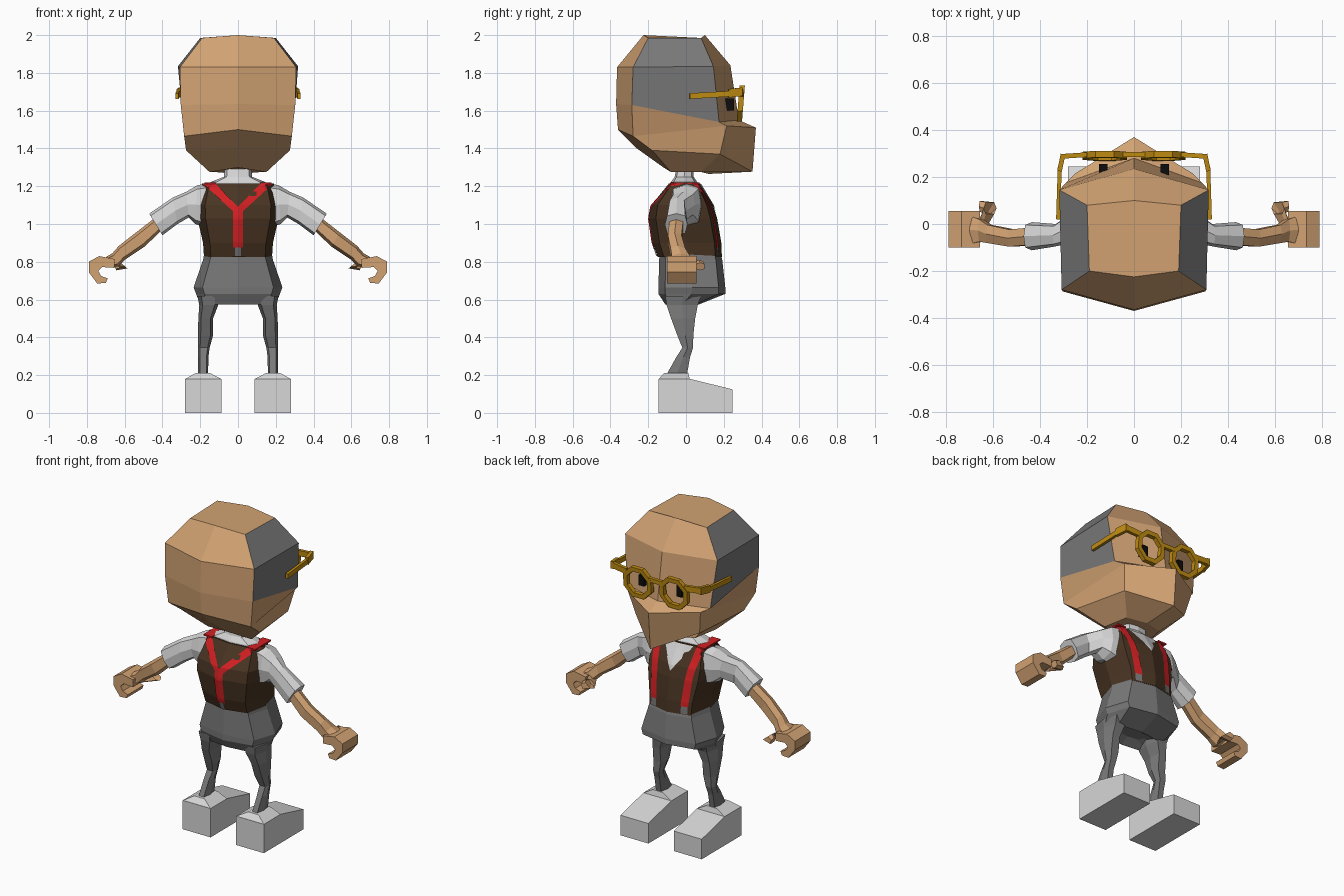
import bpy, bmesh, math
from mathutils import Vector
from mathutils.bvhtree import BVHTree

if "Cube" in bpy.data.objects:
    bpy.data.objects.remove(bpy.data.objects["Cube"])


def material(name, rgb):
    m = bpy.data.materials.new(name)
    m.use_nodes = True
    m.diffuse_color = (*rgb, 1)
    bsdf = m.node_tree.nodes["Principled BSDF"]
    bsdf.inputs["Base Color"].default_value = (*rgb, 1)
    bsdf.inputs["Roughness"].default_value = 0.8
    return m


SKIN = material("skin", (0.64, 0.36, 0.17))
GREY = material("grey", (0.19, 0.19, 0.19))
WHITE = material("off_white", (0.68, 0.68, 0.68))
BROWN = material("vest_brown", (0.065, 0.034, 0.016))
RED = material("strap_red", (0.65, 0.014, 0.016))
GOLD = material("gold", (0.52, 0.26, 0.006))
BLACK = material("black", (0.004, 0.004, 0.004))


def finish(name, bm, *mats):
    bmesh.ops.recalc_face_normals(bm, faces=bm.faces)
    me = bpy.data.meshes.new(name)
    bm.to_mesh(me)
    bm.free()
    for m in mats:
        me.materials.append(m)
    ob = bpy.data.objects.new(name, me)
    bpy.context.collection.objects.link(ob)
    return ob


def loft(name, rings, *mats):
    """Skin a list of closed point rings and cap both ends."""
    bm = bmesh.new()
    vs = [[bm.verts.new(p) for p in r] for r in rings]
    n = len(rings[0])
    for a, b in zip(vs, vs[1:]):
        for i in range(n):
            j = (i + 1) % n
            bm.faces.new((a[i], a[j], b[j], b[i]))
    bm.faces.new(vs[0])
    bm.faces.new(vs[-1])
    return finish(name, bm, *mats)


def ring(outer, inner, yb, yf, s=1, n=8, sq=0.65):
    """Boxy oval between two (x, z) points, spanning yb..yf; s mirrors in x."""
    pts = []
    for k in range(n):
        a = math.tau * k / n
        c, d = [math.copysign(abs(t) ** sq if abs(t) > 1e-6 else 0, t)
                for t in (math.cos(a), math.sin(a))]
        x = (outer[0] + inner[0]) / 2 + (outer[0] - inner[0]) / 2 * c
        z = (outer[1] + inner[1]) / 2 + (outer[1] - inner[1]) / 2 * c
        pts.append((s * x, (yb + yf) / 2 + (yf - yb) / 2 * d, z))
    return pts


def level(w, z, yb, yf):
    return ring((w, z), (-w, z), yb, yf)


def prism(name, profile, mat, along):
    """Loft one profile between two placements given by the function along."""
    return loft(name, [[along(p, e) for p in profile] for e in (0, 1)], mat)


def box(name, lo, hi, mat, s=1):
    prof = [(lo[0], lo[1]), (hi[0], lo[1]), (hi[0], hi[1]), (lo[0], hi[1])]
    return prism(name, prof, mat,
                 lambda p, e: (s * p[0], p[1], hi[2] if e else lo[2]))


def beam(name, p, q, w, h, mat):
    """Straight bar from p to q, w wide and h tall."""
    p, q = Vector(p), Vector(q)
    side = (q - p).cross(Vector((0, 0, 1))).normalized() * w / 2
    up = Vector((0, 0, h / 2))
    return loft(name, [[e + side + up, e + side - up, e - side - up, e - side + up]
                       for e in (p, q)], mat)


# Head: each level lists front centre, front corner, back corner, back centre
half = [
    [(0, .10, 2.0), (.20, .08, 1.985), (.19, -.20, 1.985), (0, -.225, 2.0)],
    [(0, .235, 1.84), (.318, .145, 1.835), (.308, -.28, 1.83), (0, -.365, 1.83)],
    [(0, .28, 1.55), (.29, .175, 1.54), (.303, -.287, 1.63), (0, -.37, 1.635)],
    [(0, .37, 1.51), (.25, .215, 1.52), (.285, -.28, 1.465), (0, -.36, 1.50)],
    [(0, .352, 1.277), (.22, .18, 1.37), (.275, -.18, 1.39), (0, -.26, 1.40)],
    [(0, .12, 1.265), (.12, .08, 1.275), (.15, -.08, 1.275), (0, -.12, 1.30)],
]
head = loft("head", [h + [(-x, y, z) for x, y, z in (h[2], h[1])] for h in half],
            SKIN, GREY)
for f in head.data.polygons:  # hair panels on both sides
    if f.center.z > 1.6 and all(abs(head.data.vertices[v].co.x) > .15 for v in f.vertices) \
            and abs(f.center.x) > .2:
        f.material_index = 1

# Torso: vest, shirt collar, hips
vest = loft("vest", [level(.18, .825, -.15, .19), level(.185, .90, -.177, .187),
                     level(.215, 1.03, -.196, .165), level(.218, 1.10, -.183, .143),
                     level(.19, 1.215, -.09, .075)], BROWN)
loft("shirt_collar", [level(.155, 1.20, -.085, .07), level(.145, 1.222, -.08, .06),
                      level(.075, 1.25, -.06, .04), level(.07, 1.30, -.05, .04)], WHITE)
loft("trouser_hips", [level(.178, .85, -.14, .18), level(.185, .81, -.142, .192),
                      level(.235, .665, -.146, .208), level(.222, .63, -.146, .208),
                      level(.20, .575, -.11, .07), level(.09, .607, -.06, .03)], GREY)

# Straps and shirt front draped onto the vest
tree = BVHTree.FromPolygons([v.co for v in vest.data.vertices],
                            [p.vertices for p in vest.data.polygons])


def drape(name, path, side, mat, lift=.005, rows=14, cols=4):
    """Thin sheet along (x, z, width) points, projected on the vest; side is +1 or -1 in y."""
    bm = bmesh.new()
    grid = []
    for (x0, z0, w0), (x1, z1, w1) in zip(path, path[1:]):
        for r in range(rows + 1):
            t = r / rows
            x, z, w = x0 + (x1 - x0) * t, z0 + (z1 - z0) * t, w0 + (w1 - w0) * t
            row = []
            for c in range(cols + 1):
                o = Vector((x + w * (c / cols - .5), side, z))
                hit = tree.ray_cast(o, Vector((0, -side, 0)))[0]
                if hit is None:
                    hit = tree.find_nearest(Vector((o.x, 0, z)))[0]
                row.append(bm.verts.new(hit + Vector((0, side * lift, 0))))
            grid.append(row)
    for a, b in zip(grid, grid[1:]):
        for i in range(cols):
            bm.faces.new((a[i], a[i + 1], b[i + 1], b[i]))
    bmesh.ops.remove_doubles(bm, verts=bm.verts, dist=1e-5)
    ob = finish(name, bm, mat)
    for f in ob.data.polygons:  # face outward
        if f.normal.y * side < 0:
            f.flip()
    return ob


drape("shirt_front", [(0, 1.213, .2), (0, 1.07, .004)], 1, WHITE, .004)
drape("back_strap_lower", [(0, 1.085, .055), (0, .875, .055)], -1, RED)
drape("back_strap_tab", [(0, .875, .03), (0, .83, .03)], -1, GREY)

for s, tag in ((1, "left"), (-1, "right")):
    drape(tag + "_back_strap", [(s * .152, 1.213, .065), (s * .004, 1.07, .05)], -1, RED)
    drape(tag + "_front_strap", [(s * .145, 1.213, .05), (s * .12, 1.06, .045),
                                 (s * .105, .875, .045)], 1, RED)
    drape(tag + "_front_tab", [(s * .105, .875, .04), (s * .105, .83, .04)], 1, GREY)
    box(tag + "_shoulder_strap", (.12, -.085, 1.212), (.178, .072, 1.221), RED, s)

    # Sleeve flares out to a cuff, then the bare forearm
    loft(tag + "_sleeve", [ring((.17, 1.215), (.17, .98), -.08, .085, s),
                           ring((.215, 1.205), (.225, 1.0), -.085, .08, s),
                           ring((.275, 1.17), (.26, 1.035), -.08, .05, s),
                           ring((.345, 1.14), (.32, 1.0), -.095, .0, s),
                           ring((.47, 1.055), (.40, .94), -.112, .008, s)], WHITE)
    loft(tag + "_forearm", [ring((.43, 1.04), (.395, .975), -.09, -.01, s, 6),
                            ring((.54, .955), (.495, .88), -.10, -.02, s, 6),
                            ring((.63, .885), (.60, .81), -.085, .0, s, 6),
                            ring((.665, .845), (.635, .775), -.08, .025, s, 6),
                            ring((.70, .825), (.69, .77), -.09, .04, s, 6)], SKIN)
    # Curled hand and thumb
    curl = [(.655, .815), (.735, .83), (.79, .80), (.79, .745), (.745, .685), (.70, .688),
            (.69, .712), (.725, .725), (.74, .752), (.72, .772), (.655, .768)]
    prism(tag + "_hand", curl, SKIN,
          lambda p, e: (s * p[0], .055 if e else -.10, p[1]))
    loft(tag + "_thumb", [ring((.66, .815), (.63, .77), -.03, .03, s, 6),
                          ring((.64, .81), (.585, .765), .04, .095, s, 6),
                          ring((.66, .795), (.645, .755), .05, .10, s, 6)], SKIN)

    # Trouser leg with a bent knee
    legs = [(.215, .10, .62, -.12, .09), (.205, .105, .57, -.11, .07),
            (.21, .132, .50, -.085, .055), (.212, .132, .41, -.05, .043),
            (.212, .15, .345, -.022, .04), (.212, .157, .295, -.055, .025),
            (.212, .158, .20, -.11, .01)]
    loft(tag + "_trouser_leg", [ring((o, z), (i, z), b, f, s, 6)
                                for o, i, z, b, f in legs], GREY)
    # Block shoe with a sloping toe and a low ankle collar
    shoe = [(-.145, 0), (.245, 0), (.245, .125), (.02, .18), (-.145, .18)]
    prism(tag + "_shoe", shoe, WHITE,
          lambda p, e: (s * (.28 if e else .088), p[0], p[1]))
    loft(tag + "_shoe_collar",
         [[(s * x, y, z) for x, y in ((a, c), (b, c), (b, d), (a, d))]
          for a, b, c, d, z in ((.088, .28, -.145, .02, .179),
                                (.15, .222, -.115, .012, .212))], WHITE)

    # Eye and glasses
    box(tag + "_eye", (.112, .205, 1.60), (.148, .255, 1.665), BLACK, s)
    bm = bmesh.new()
    rim = []
    for k in range(8):
        a = math.tau * (k + .5) / 8
        rim.append([bm.verts.new((s * .125 + r * math.cos(a),
                                  .29 + y + .08 * r * math.sin(a),
                                  1.637 + r * math.sin(a)))
                    for r, y in ((.103, -.014), (.103, .014), (.074, .014), (.074, -.014))])
    for k in range(8):
        a, b = rim[k], rim[(k + 1) % 8]
        for i in range(4):
            bm.faces.new((a[i], a[(i + 1) % 4], b[(i + 1) % 4], b[i]))
    finish(tag + "_lens_rim", bm, GOLD)
    beam(tag + "_hinge", (s * .20, .295, 1.69), (s * .305, .288, 1.70), .02, .035, GOLD)
    beam(tag + "_temple_bend", (s * .302, .297, 1.70), (s * .317, .225, 1.692), .02, .045, GOLD)
    beam(tag + "_temple", (s * .316, .24, 1.69), (s * .323, .02, 1.677), .017, .03, GOLD)

beam("glasses_bridge", (-.05, .296, 1.68), (.05, .296, 1.68), .022, .025, GOLD)
